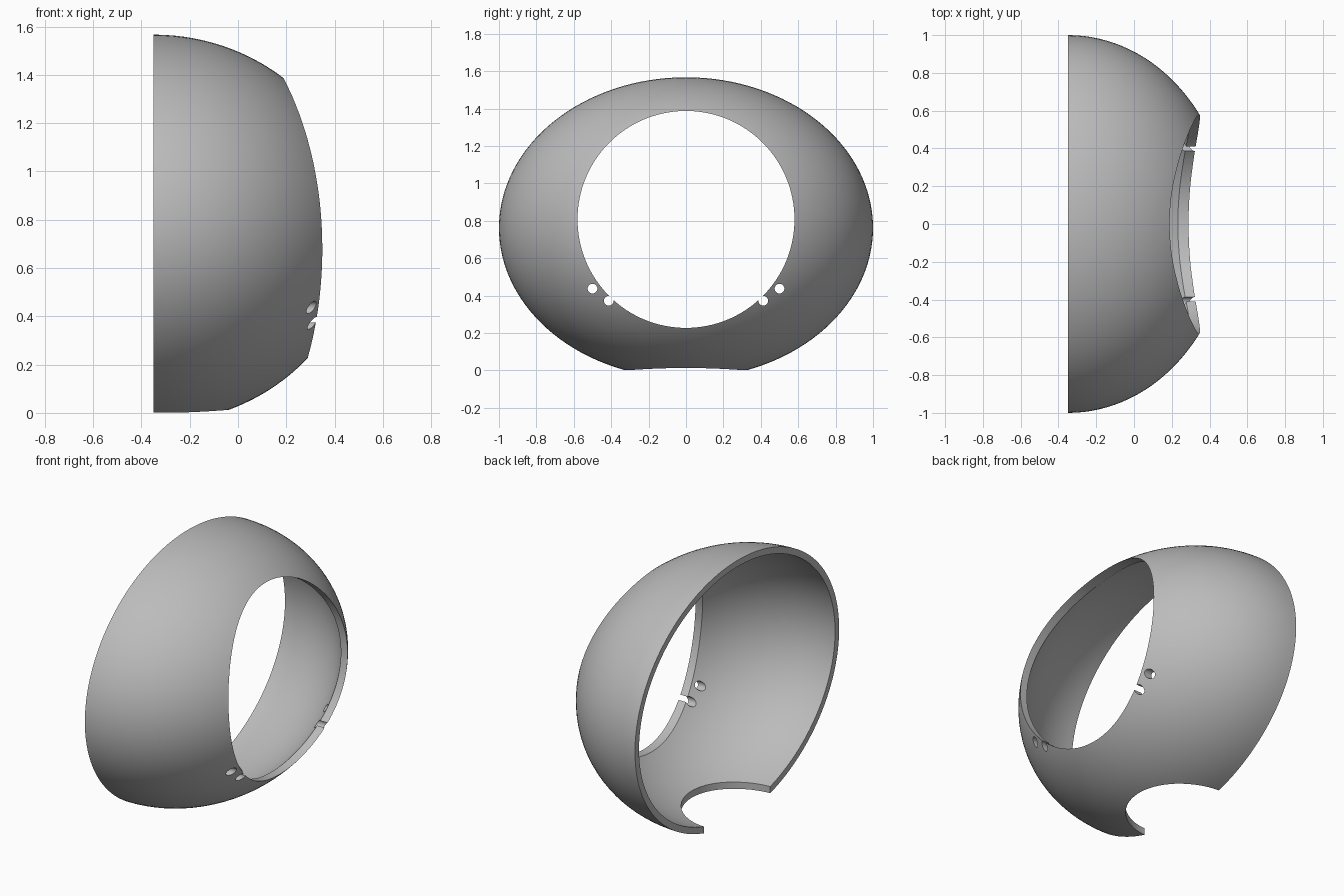
import bpy, bmesh, math
from mathutils import Matrix

cube = bpy.data.objects.get("Cube")
if cube:
    bpy.data.objects.remove(cube, do_unlink=True)

BACK_X, MID_Z, WALL = -0.35, 0.762, 0.04
RADII = (0.855, 1.0, 0.805)

grey = bpy.data.materials.new("plain grey")
grey.use_nodes = True
colour = (0.5, 0.5, 0.5, 1)
grey.diffuse_color = colour
grey.node_tree.nodes["Principled BSDF"].inputs["Base Color"].default_value = colour


def half_dome(bm, shrink):
    """Half ellipsoid with its pole on +x; returns its open rim in order of angle."""
    size = [r - shrink for r in RADII]
    matrix = (Matrix.Translation((BACK_X, 0, MID_Z)) @ Matrix.Diagonal((*size, 1))
              @ Matrix.Rotation(math.pi / 2, 4, 'Y'))
    verts = bmesh.ops.create_uvsphere(bm, u_segments=128, v_segments=64,
                                      radius=1, matrix=matrix)["verts"]
    bmesh.ops.delete(bm, geom=[v for v in verts if v.co.x < BACK_X - 0.001],
                     context='VERTS')
    rim = [v for v in verts if v.is_valid and v.co.x < BACK_X + 0.001]
    # The half step keeps the start of the ring clear of the angle wrap
    step = Matrix.Rotation(math.pi / 128, 2)

    def angle(v):
        p = step @ ((v.co.yz - Matrix.Identity(2)[1] * MID_Z))
        return math.atan2(p.y / size[2], p.x / size[1])

    return sorted(rim, key=angle)


# Shell: outer and inner domes joined by a flat back rim, normals facing out
bm = bmesh.new()
outer = half_dome(bm, 0)
inner = half_dome(bm, WALL)
for i in range(len(outer)):
    bm.faces.new((outer[i - 1], outer[i], inner[i], inner[i - 1]))
bmesh.ops.recalc_face_normals(bm, faces=bm.faces)
if bm.calc_volume(signed=True) < 0:
    bmesh.ops.reverse_faces(bm, faces=bm.faces)
mesh = bpy.data.meshes.new("egg_shell")
bm.to_mesh(mesh)
bm.free()
mesh.materials.append(grey)
shell = bpy.data.objects.new("egg_shell", mesh)
bpy.context.collection.objects.link(shell)


def drill(radius, depth, location, axis, sides):
    """Cut a straight round hole through the shell."""
    turn = (0, math.pi / 2, 0) if axis == 'X' else (0, 0, 0)
    bpy.ops.mesh.primitive_cylinder_add(vertices=sides, radius=radius, depth=depth,
                                        location=location, rotation=turn)
    cutter = bpy.context.object
    cutter.name = "hole_cutter"
    cutter.hide_render = True
    cutter.data.materials.append(grey)
    mod = shell.modifiers.new("hole", 'BOOLEAN')
    mod.operation, mod.solver, mod.object = 'DIFFERENCE', 'FLOAT', cutter
    bpy.ops.object.select_all(action='DESELECT')
    shell.select_set(True)
    bpy.context.view_layer.objects.active = shell
    bpy.ops.object.modifier_apply(modifier=mod.name)
    bpy.data.objects.remove(cutter, do_unlink=True)


# Large face opening and round neck notch underneath
drill(0.58, 1, (0.4, 0, 0.807), 'X', 128)
drill(0.325, 0.5, (BACK_X - 0.013, 0, 0), 'Z', 96)

# Paired small holes beside the opening
for side in (-1, 1):
    for y, z in ((0.5, 0.437), (0.413, 0.372)):
        drill(0.026, 0.6, (0.3, side * y, z), 'X', 32)

bpy.ops.object.shade_smooth_by_angle(angle=math.radians(30))
